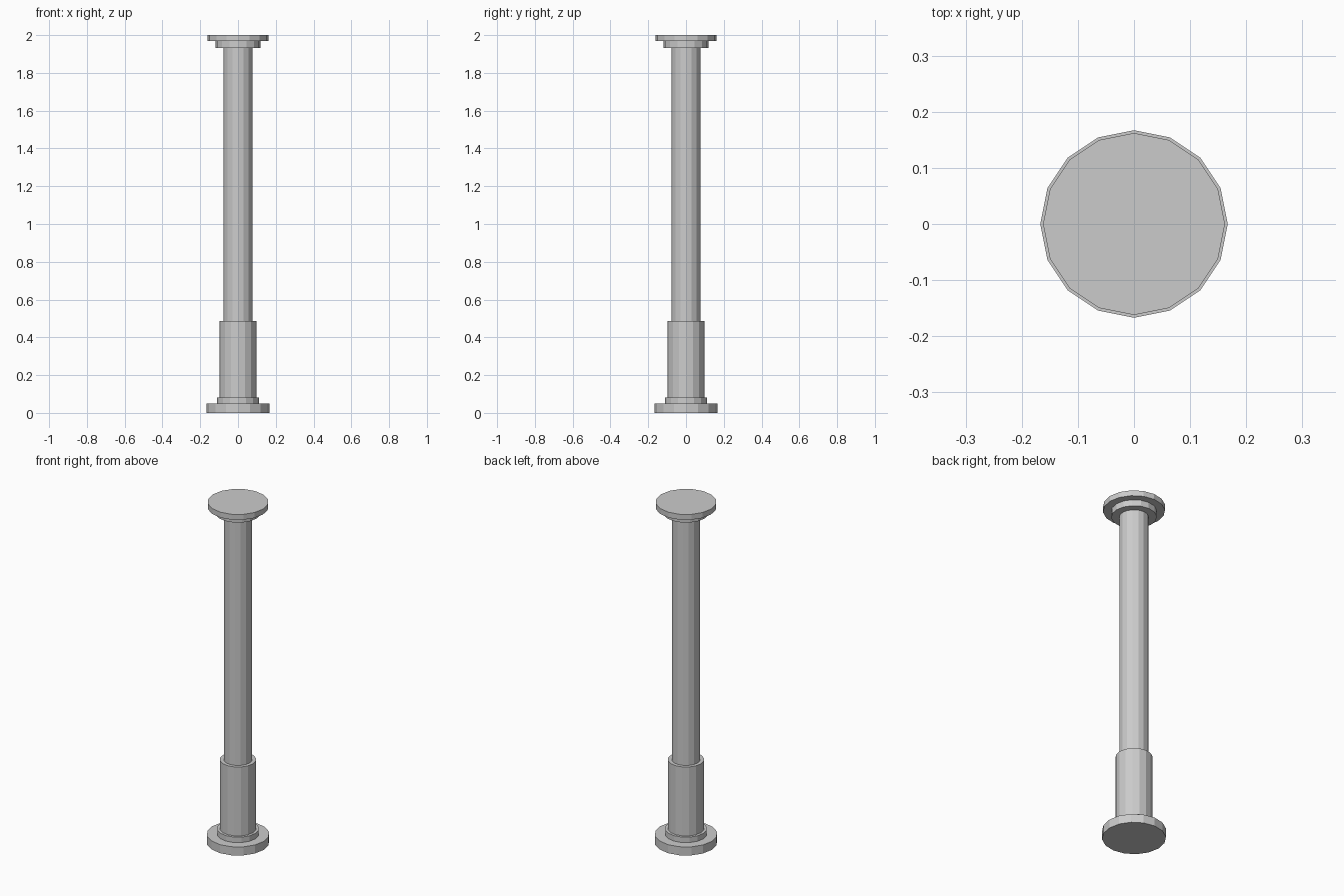
import bpy

if "Cube" in bpy.data.objects:
    bpy.data.objects.remove(bpy.data.objects["Cube"])

SIDES = 16


def disc(name, radius, z0, z1):
    """Upright flat-shaded cylinder from z0 to z1."""
    bpy.ops.mesh.primitive_cylinder_add(
        vertices=SIDES, radius=radius, depth=z1 - z0,
        location=(0, 0, (z0 + z1) / 2))
    bpy.context.object.name = name


# Stacked parts of the post: name, radius, bottom, top
parts = [
    ("base_flange", 0.167, 0.0, 0.05),
    ("base_ring", 0.112, 0.05, 0.082),
    ("lower_sleeve", 0.097, 0.082, 0.487),
    ("shaft", 0.077, 0.487, 1.932),
    ("top_collar", 0.119, 1.932, 1.968),
    ("top_plate", 0.162, 1.968, 2.0),
]
for part in parts:
    disc(*part)
